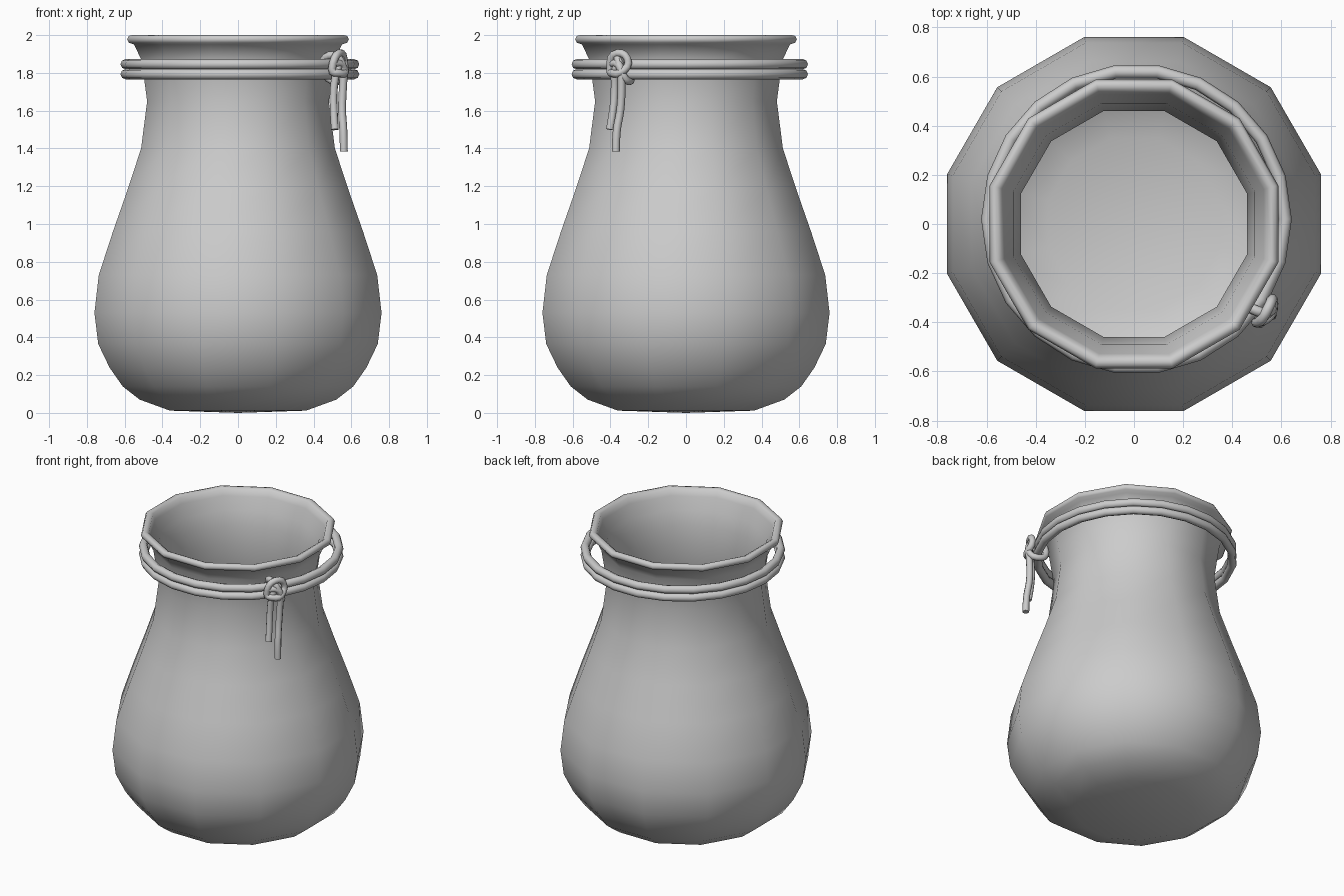
import bpy, bmesh
from math import cos, sin, pi, radians
from mathutils import Vector

if "Cube" in bpy.data.objects:
    bpy.data.objects.remove(bpy.data.objects["Cube"])

SIDES = 12
FLAT = cos(pi / SIDES)      # half width across flats / corner radius


def smooth(obj, angle):
    bpy.ops.object.select_all(action='DESELECT')
    obj.select_set(True)
    bpy.context.view_layer.objects.active = obj
    bpy.ops.object.shade_smooth_by_angle(angle=radians(angle))


def lathe(name, profile, sides):
    """Revolve (half width, z) points; first and last points close to poles."""
    bm = bmesh.new()
    rings = []
    for w, z in profile:
        r = w / FLAT
        if w == 0:
            rings.append([bm.verts.new((0, 0, z))] * sides)
        else:
            rings.append([bm.verts.new((r * cos((i + .5) * 2 * pi / sides),
                                        r * sin((i + .5) * 2 * pi / sides), z))
                          for i in range(sides)])
    for a, b in zip(rings, rings[1:]):
        for i in range(sides):
            j = (i + 1) % sides
            bm.faces.new(list(dict.fromkeys((a[i], a[j], b[j], b[i]))))
    bmesh.ops.recalc_face_normals(bm, faces=bm.faces)
    me = bpy.data.meshes.new(name)
    bm.to_mesh(me)
    bm.free()
    obj = bpy.data.objects.new(name, me)
    bpy.context.collection.objects.link(obj)
    return obj


# Jar: outer wall, rolled lip, inner wall
outer = [(0, 0), (.06, .002), (.36, .012), (.52, .07), (.61, .14), (.68, .24), (.74, .365),
         (.76, .53), (.737, .73), (.662, .96), (.585, 1.18), (.513, 1.4),
         (.481, 1.65), (.497, 1.77), (.512, 1.87), (.55, 1.95)]
lip = [(.578, 1.96), (.587, 1.978), (.578, 1.996), (.56, 2.0), (.54, 1.99), (.528, 1.95)]
inner = [(w - .021, z) for w, z in outer[14:4:-1]]
floor = [(.585, .155), (.50, .09), (.35, .035), (0, .025)]
jar = lathe("jar_body", outer + lip + inner + floor, SIDES)
smooth(jar, 60)

# Cord wound twice around the neck
for name, z in (("cord_lower", 1.793), ("cord_upper", 1.846)):
    bpy.ops.mesh.primitive_torus_add(major_radius=.605, minor_radius=.027,
                                     major_segments=22, minor_segments=8,
                                     location=(.01, .02, z))
    bpy.context.object.name = name
    smooth(bpy.context.object, 60)

# Local frame at the knot: u along the cord, v outward
ang = radians(-35)
out = Vector((cos(ang), sin(ang), 0))
along = Vector((-sin(ang), cos(ang), 0))
base = Vector((.01, .02, 0)) + out * .605


def strand(name, pts, radius=.021, closed=False):
    cu = bpy.data.curves.new(name, 'CURVE')
    cu.dimensions = '3D'
    cu.bevel_depth = radius
    cu.bevel_resolution = 2
    cu.use_fill_caps = True
    sp = cu.splines.new('NURBS')
    sp.points.add(len(pts) - 1)
    for p, (u, v, z) in zip(sp.points, pts):
        p.co = (*(base + along * u + out * v + Vector((0, 0, z))), 1)
    sp.order_u = 3
    sp.resolution_u = 3
    sp.use_endpoint_u = not closed
    sp.use_cyclic_u = closed
    obj = bpy.data.objects.new(name, cu)
    bpy.context.collection.objects.link(obj)
    bpy.ops.object.select_all(action='DESELECT')
    obj.select_set(True)
    bpy.context.view_layer.objects.active = obj
    bpy.ops.object.convert(target='MESH')
    smooth(bpy.context.object, 60)


# Knot: a wrap around both cords and a slanted loop in front
strand("knot_wrap", [(.035, .055, 1.77), (-.01, .055, 1.88), (-.03, 0, 1.90),
                     (-.03, -.055, 1.87), (.01, -.055, 1.77), (.035, 0, 1.75)],
       closed=True)
strand("knot_loop", [(-.07, .03, 1.80), (-.055, .05, 1.90), (.03, .04, 1.91),
                     (.06, .03, 1.84), (.01, .07, 1.79), (-.04, .06, 1.80)],
       closed=True)

# Hanging ends
strand("cord_end_short", [(.02, .04, 1.87), (-.03, .05, 1.84), (-.04, .03, 1.74),
                          (-.045, .03, 1.62), (-.058, .05, 1.50)])
strand("cord_end_long", [(-.05, .04, 1.85), (.015, .06, 1.86), (.02, .05, 1.76),
                         (.01, .045, 1.60), (-.005, .07, 1.49), (-.005, .07, 1.385)])
